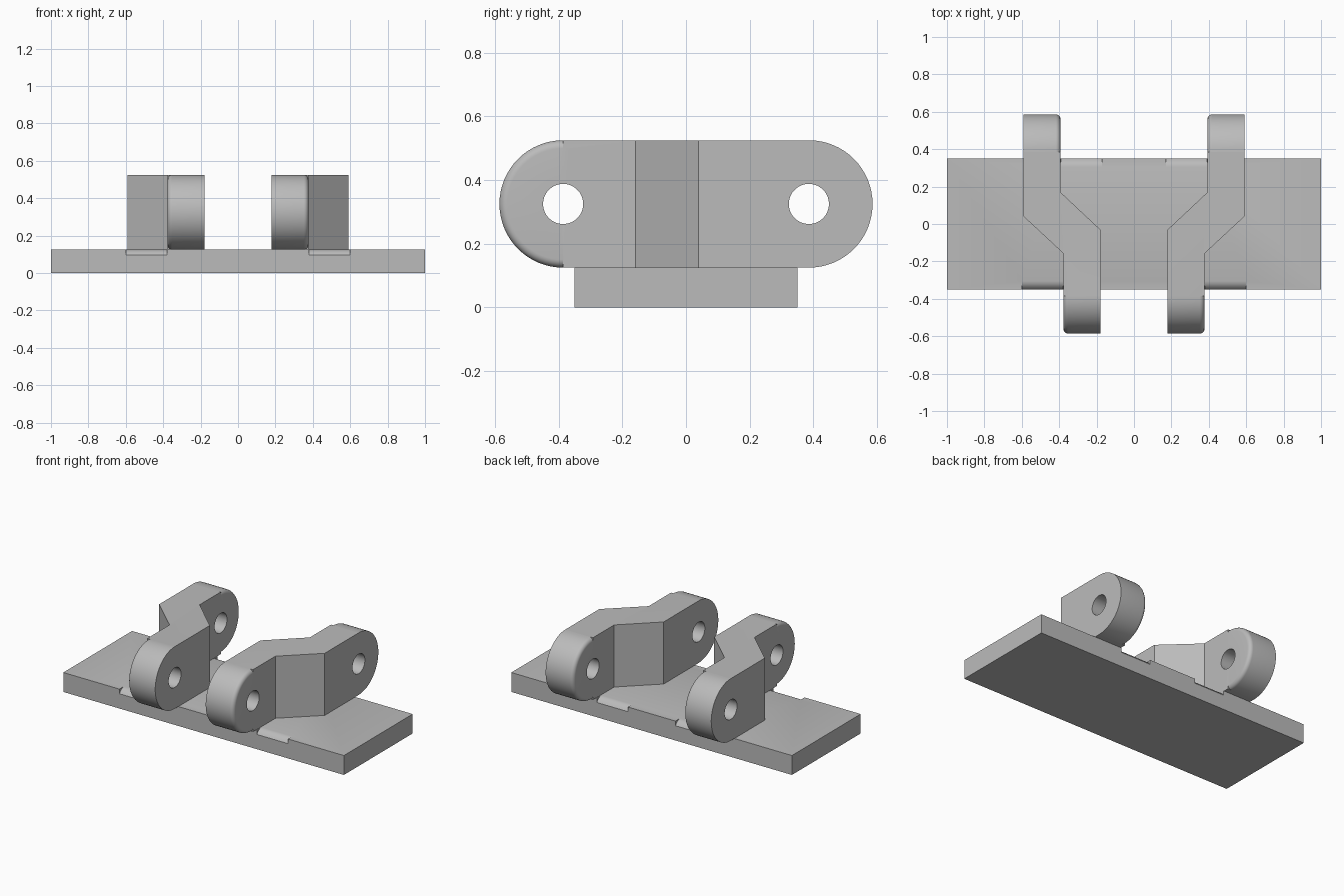
import bpy, bmesh, math
from mathutils import Vector

if "Cube" in bpy.data.objects:
    bpy.data.objects.remove(bpy.data.objects["Cube"], do_unlink=True)

W, D, T = 1.0, 0.35, 0.125          # plate half width, half depth, thickness
R, HOLE, PIVOT = 0.2, 0.063, 0.386  # lobe radius, pin hole radius, pin distance
AXIS_Z = T + R
FILLET = 0.025

grey = bpy.data.materials.new("plain_grey")
grey.use_nodes = True
grey.diffuse_color = (0.5, 0.5, 0.5, 1)
grey.node_tree.nodes["Principled BSDF"].inputs["Base Color"].default_value = (0.5, 0.5, 0.5, 1)


def finish(bm, name):
    bmesh.ops.remove_doubles(bm, verts=bm.verts, dist=1e-5)
    bmesh.ops.recalc_face_normals(bm, faces=bm.faces)
    mesh = bpy.data.meshes.new(name)
    bm.to_mesh(mesh)
    bm.free()
    mesh.materials.append(grey)
    ob = bpy.data.objects.new(name, mesh)
    bpy.context.collection.objects.link(ob)
    return ob


def prism(name, points, offset):
    """Extrude a closed outline along offset."""
    bm = bmesh.new()
    face = bm.faces.new([bm.verts.new(p) for p in points])
    new = bmesh.ops.extrude_face_region(bm, geom=[face], use_keep_orig=True)["geom"]
    bmesh.ops.translate(bm, vec=offset, verts=[g for g in new if isinstance(g, bmesh.types.BMVert)])
    return finish(bm, name)


def disc(name, profile, y):
    """Turn an (x, radius) profile about the pin axis."""
    bm = bmesh.new()
    centre = Vector((0, y, AXIS_Z))
    verts = [bm.verts.new((x, y, AXIS_Z + r)) for x, r in profile]
    edges = [bm.edges.new(pair) for pair in zip(verts, verts[1:])]
    bmesh.ops.spin(bm, geom=verts + edges, cent=centre, axis=(1, 0, 0),
                   angle=2 * math.pi, steps=64)
    return finish(bm, name)


def combine(target, tool, operation):
    mod = target.modifiers.new("combine", "BOOLEAN")
    mod.operation, mod.object, mod.solver = operation, tool, "EXACT"
    bpy.context.view_layer.objects.active = target
    bpy.ops.object.modifier_apply(modifier=mod.name)
    bpy.data.objects.remove(tool, do_unlink=True)


def smooth(ob):
    bpy.ops.object.select_all(action="DESELECT")
    ob.select_set(True)
    bpy.context.view_layer.objects.active = ob
    bpy.ops.object.shade_smooth_by_angle(angle=math.radians(25))


def lobe(sharp, rounded, y):
    """Round link end with a fillet on one rim."""
    d = math.copysign(FILLET, sharp - rounded)
    arc = [(rounded + d * (1 - math.sin(a)), R - FILLET * (1 - math.cos(a)))
           for a in (math.radians(90 - 15 * i) for i in range(7))]
    arc = [(x, R - FILLET + FILLET * math.sin(math.radians(90 - 15 * i)))
           for i, x in enumerate(rounded + d * (1 - math.cos(math.radians(90 - 15 * k)))
                                 for k in range(7))]
    return disc("lobe", [(sharp, 0), (sharp, R)] + arc + [(rounded, 0)], y)


# Base plate
plate = prism("base_plate", [(-W, -D, 0), (W, -D, 0), (W, D, 0), (-W, D, 0)], (0, 0, T))

# Rounded clearance notches in the plate edges beside each lobe
ramp = [(0.36, 0.08), (0.35, 0.095), (0.342, 0.106), (0.332, 0.115), (0.32, 0.122),
        (0.305, T), (0.305, 0.2), (0.42, 0.2), (0.42, 0.08)]
for end, x0, x1 in ((-1, 0.38, 0.6), (1, 0.17, 0.39)):
    for side in (-1, 1):
        notch = prism("notch", [(side * x0, end * y, z) for y, z in ramp],
                      (side * (x1 - x0), 0, 0))
        combine(plate, notch, "DIFFERENCE")
smooth(plate)

# Cranked hinge links, mirrored left and right
for side, label in ((1, "left"), (-1, "right")):
    inner = [(0.18, -PIVOT), (0.18, -0.03), (0.393, 0.17), (0.393, PIVOT)]
    outer = [(0.59, PIVOT), (0.59, 0.04), (0.377, -0.158), (0.377, -PIVOT)]
    link = prism(label + "_hinge_link", [(side * x, y, T) for x, y in inner + outer],
                 (0, 0, 2 * R))
    combine(link, lobe(side * 0.18, side * 0.377, -PIVOT), "UNION")
    combine(link, lobe(side * 0.59, side * 0.393, PIVOT), "UNION")
    for y in (-PIVOT, PIVOT):
        pin = disc("pin_hole", [(-W, 0), (-W, HOLE), (W, HOLE), (W, 0)], y)
        combine(link, pin, "DIFFERENCE")
    smooth(link)
